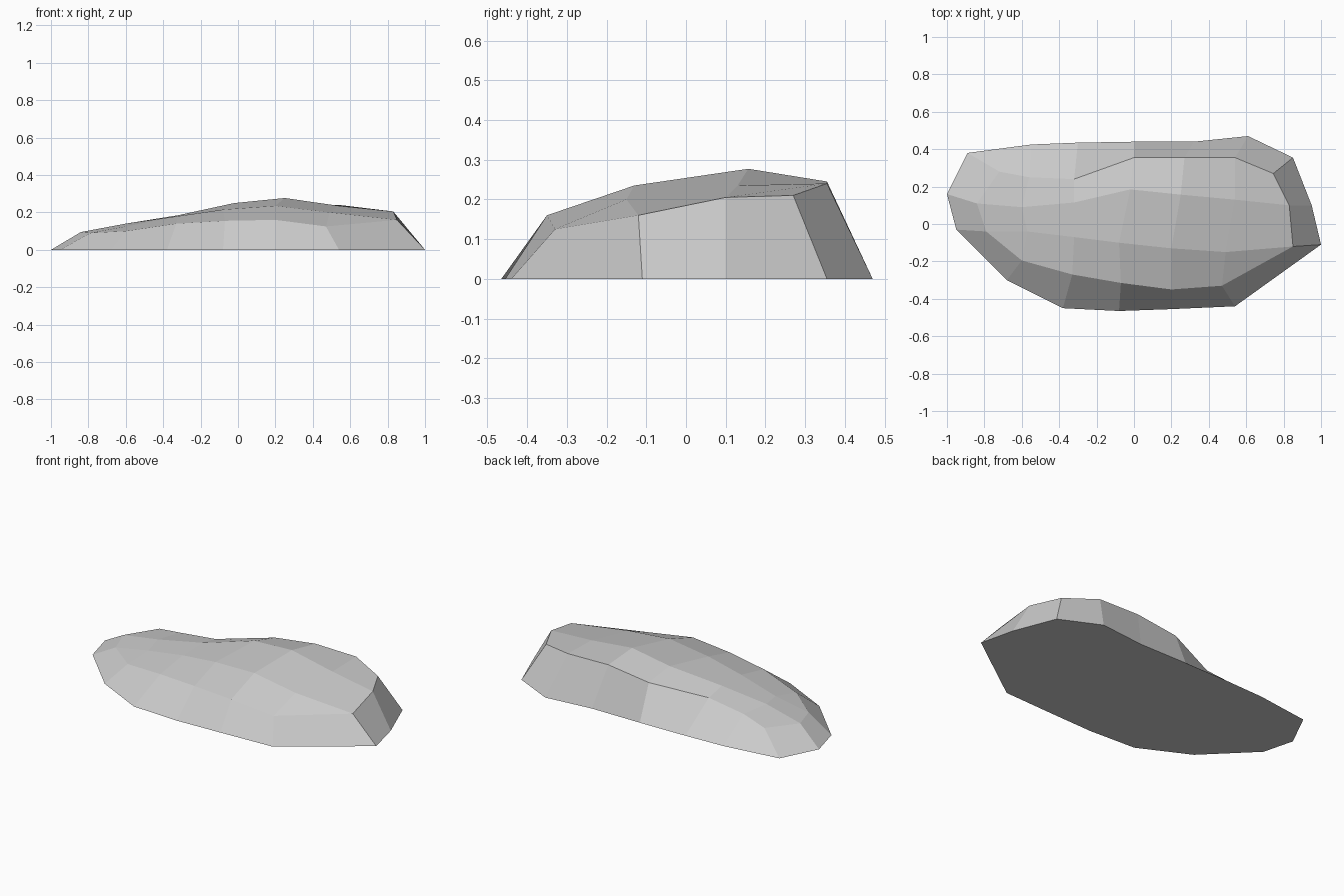
import bpy
import bmesh

# Remove the default cube only
default = bpy.data.objects.get("Cube")
if default:
    bpy.data.objects.remove(default, do_unlink=True)


def make_material(name, rgb):
    material = bpy.data.materials.new(name)
    material.use_nodes = True
    colour = (*rgb, 1.0)
    material.diffuse_color = colour
    shader = material.node_tree.nodes["Principled BSDF"]
    shader.inputs["Base Color"].default_value = colour
    shader.inputs["Roughness"].default_value = 0.9
    return material


# Contour lines over the boulder, each running from its low end to its steep end
back_shoulder = [(-.72, .28, .1), (-.56, .25, .13), (-.32, .24, .16), (0, .355, .21),
                 (.27, .355, .245), (.54, .355, .24), (.745, .27, .21)]
crest = [(-.84, .11, .095), (-.6, .09, .14), (-.32, .115, .185), (-.02, .185, .25),
         (.25, .157, .277), (.54, .13, .235), (.83, .1, .205)]
front_slope = [(-.79, -.04, .09), (-.57, -.04, .13), (-.32, -.07, .18), (-.08, -.1, .215),
               (.2, -.13, .235), (.49, -.15, .2), (.85, -.12, .16)]
front_shoulder = [(-.6, -.195, .1), (-.33, -.27, .14), (-.07, -.315, .155),
                  (.2, -.35, .16), (.47, -.33, .125)]

# Ground outline, starting at the back of the low end
outline = [(-.89, .38), (-.55, .425), (-.3, .435), (0, .44), (.32, .44), (.61, .47),
           (.85, .355), (.95, .1), (1, -.11), (.54, -.44), (.2, -.455), (-.08, -.465),
           (-.38, -.45), (-.68, -.3), (-.95, -.03), (-1, .16)]

bm = bmesh.new()


def add_row(points):
    return [bm.verts.new(point) for point in points]


def bridge(first, second):
    """Join two equal rows with faces, dropping repeated corners."""
    for i in range(len(first) - 1):
        corners = [first[i], first[i + 1], second[i + 1], second[i]]
        corners = list(dict.fromkeys(corners))
        if len(corners) > 2:
            bm.faces.new(corners)


# Upper surface: the front shoulder tapers into both ends of the front slope
rows = [add_row(line) for line in (back_shoulder, crest, front_slope)]
front_row = [rows[2][0]] + add_row(front_shoulder) + [rows[2][-1]]
rows.append(front_row)
for upper, lower in zip(rows, rows[1:]):
    bridge(upper, lower)

# Sloping sides down to the ground
rim = rows[0] + [rows[1][-1]] + front_row[::-1] + [rows[1][0]]
base = add_row((x, y, 0) for x, y in outline)
bridge(rim + rim[:1], base + base[:1])

# Flat underside
bm.faces.new(base)
bmesh.ops.recalc_face_normals(bm, faces=bm.faces[:])

mesh = bpy.data.meshes.new("boulder")
bm.to_mesh(mesh)
bm.free()
mesh.materials.append(make_material("stone grey", (.6, .6, .6)))
boulder = bpy.data.objects.new("boulder", mesh)
bpy.context.collection.objects.link(boulder)
